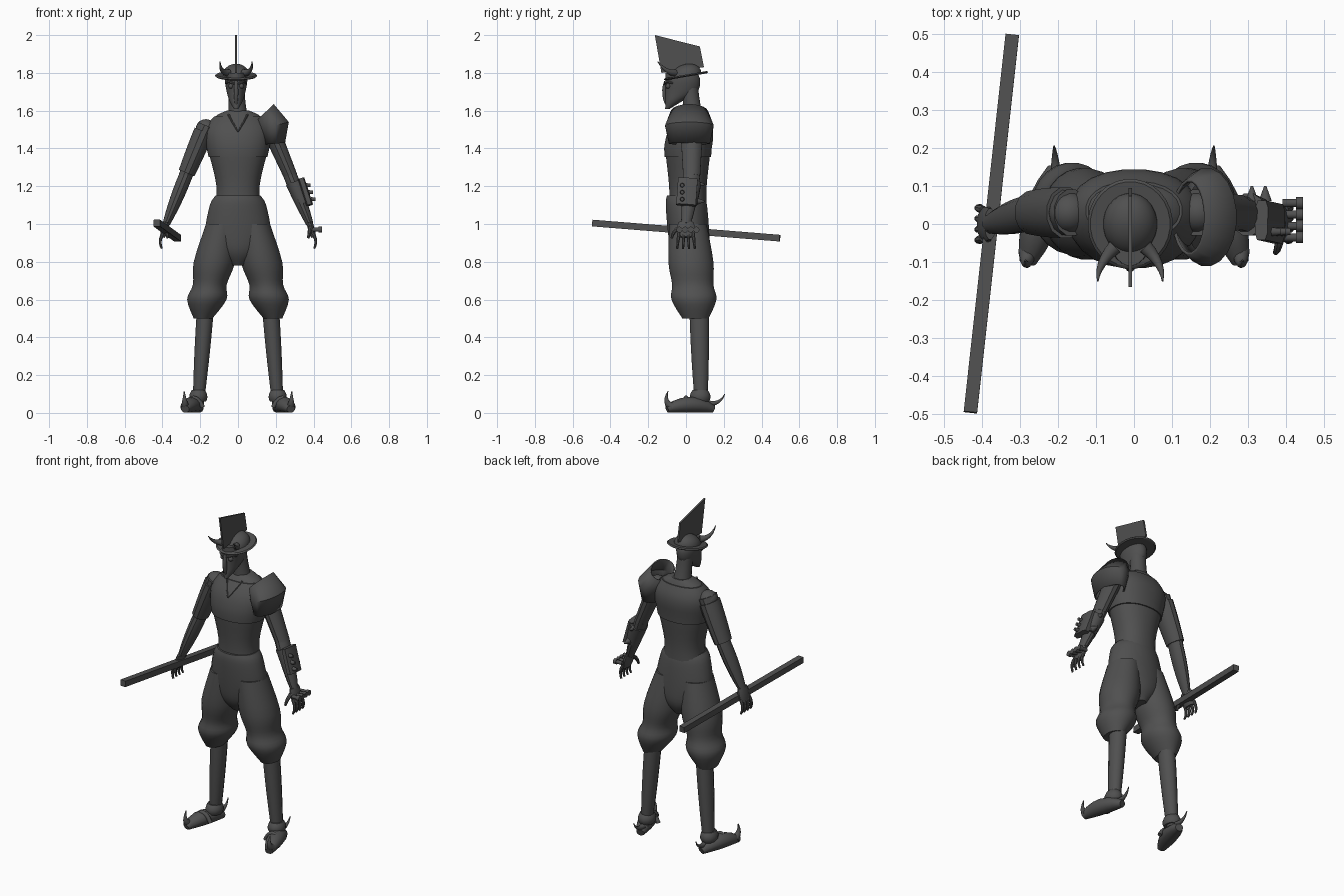
import bpy, bmesh, math
from mathutils import Vector

cube = bpy.data.objects.get("Cube")
if cube:
    bpy.data.objects.remove(cube, do_unlink=True)

grey = bpy.data.materials.new("dark grey")
grey.use_nodes = True
colour = (.08, .08, .08, 1)
grey.diffuse_color = colour
grey.node_tree.nodes["Principled BSDF"].inputs["Base Color"].default_value = colour
parts = []
X, Y, Z = Vector((1, 0, 0)), Vector((0, 1, 0)), Vector((0, 0, 1))


def finish(name, bm):
    bmesh.ops.recalc_face_normals(bm, faces=bm.faces)
    mesh = bpy.data.meshes.new(name)
    bm.to_mesh(mesh)
    bm.free()
    mesh.materials.append(grey)
    part = bpy.data.objects.new(name, mesh)
    bpy.context.collection.objects.link(part)
    parts.append(part)
    return part


def skin(name, rings, sides=16, power=1, caps=True):
    """Bridge oval rings given as (centre, half axis, half axis)."""
    bm = bmesh.new()
    loops = []
    for centre, across, along in rings:
        loop = []
        for i in range(sides):
            angle = 2 * math.pi * (i + .5) / sides
            c, s = math.cos(angle), math.sin(angle)
            c = math.copysign(abs(c) ** power, c)
            s = math.copysign(abs(s) ** power, s)
            loop.append(bm.verts.new(centre + across * c + along * s))
        loops.append(loop)
    for low, high in zip(loops, loops[1:]):
        for i in range(sides):
            j = (i + 1) % sides
            bm.faces.new((low[i], low[j], high[j], high[i]))
    if caps:
        bm.faces.new(loops[0])
        bm.faces.new(loops[-1])
    return finish(name, bm)


def smooth(profile, steps=4):
    """Run a spline through a few (height, half width, half depth) points."""
    knots = [Vector(p) for p in (profile[0], *profile, profile[-1])]
    result = []
    for a, b, c, d in zip(knots, knots[1:], knots[2:], knots[3:]):
        for i in range(steps):
            t = i / steps
            result.append(b + ((c - a) * t + (2 * a - 5 * b + 4 * c - d) * t ** 2
                               + (3 * b - a - 3 * c + d) * t ** 3) / 2)
    return result + [knots[-1]]


def stack(name, sections, centre, **options):
    """Level oval rings; centre(height, depth) gives the x and y of each."""
    rings = [(Vector((*centre(z, depth), z)), X * width, Y * depth)
             for z, width, depth in sections]
    return skin(name, rings, sides=24, **options)


def limb(name, start, end, thick, thin, side=1, swell=0, bend=(0, 0, 0), wide=1,
         ref=Y, steps=6, sides=12, **options):
    """Tapered tube that can bulge and arch halfway along."""
    a, b, arch = (Vector((p[0] * side, *p[1:])) for p in (start, end, bend))
    rings = []
    for i in range(steps + 1):
        t = i / steps
        hump = 4 * t * (1 - t)
        radius = thick + (thin - thick) * t + swell * hump
        tangent = (b - a + arch * 4 * (1 - 2 * t)).normalized()
        normal = tangent.cross(ref).normalized()
        rings.append((a.lerp(b, t) + arch * hump, normal * radius,
                      normal.cross(tangent) * radius * wide))
    return skin(name, rings, sides=sides, **options)


def ball(name, centre, radius):
    bm = bmesh.new()
    bmesh.ops.create_uvsphere(bm, u_segments=16, v_segments=10, radius=radius)
    bmesh.ops.translate(bm, verts=bm.verts, vec=centre)
    finish(name, bm)


# Body, and a cropped vest offset from the same profile
def spine(z, depth):
    return 0, .01 + .15 * max(0, z - 1.4)


body = smooth([(1.06, .13, .1), (1.2, .115, .1), (1.4, .16, .12),
               (1.5, .165, .11), (1.57, .12, .07), (1.6, .06, .05)])
stack("torso", body, spine, power=.9)
layer = Vector((0, .007, .007))
stack("vest", [ring + layer for ring in body if 1.35 < ring.x < 1.58], spine, power=.9)
limb("neck", (0, .04, 1.55), (-.01, .02, 1.72), .056, .046, swell=-.004)

# Baggy trousers
hips = smooth([(1.15, .12, .1), (1.1, .15, .11), (.95, .175, .11), (.85, .13, .1), (.78, .04, .06)])
stack("trouser_hips", hips, lambda z, depth: (0, .01 + .08 * (1 - z)))
baggy = smooth([(1, .085, .1), (.8, .11, .12), (.68, .09, .11), (.6, .105, .12), (.5, .05, .07)])

for side, label in ((1, "left_"), (-1, "right_")):
    stack(label + "trouser_leg", baggy,
          lambda z, depth: (side * (.085 + .2 * (1 - z)), .01 + .08 * (1 - z)))

    # Lower legs and curled shoes
    limb(label + "calf", (.175, .07, .52), (.21, .08, .05), .046, .03, side, .003, wide=1.15)
    limb(label + "ankle_cuff", (.21, .075, .06), (.21, .075, .12), .042, .036, side, .01, wide=1.15)
    limb(label + "shoe", (.205, .145, .02), (.28, -.1, .02), .02, .02, side, .023,
         (0, 0, .023), wide=1.15, ref=X)
    limb(label + "toe_curl", (.28, -.07, .03), (.285, -.095, .115), .025, .002, side,
         bend=(0, -.02, -.01), ref=X)
    limb(label + "shoe_strap", (.185, 0, .03), (.285, 0, .03), .012, .012, side, bend=(0, 0, .05))
    limb(label + "heel_spur", (.205, .12, .05), (.21, .205, .1), .016, .002, side,
         bend=(0, .01, -.015), ref=X)

    # Arms and hands
    ball(label + "shoulder", Vector((.17 * side, .03, 1.5)), .055)
    limb(label + "upper_arm", (.165, .03, 1.52), (.28, .03, 1.25), .05, .037, side, wide=1.25)
    limb(label + "forearm", (.275, .03, 1.26), (.38, 0, 1), .037, .02, side, .006, wide=1.25)
    limb(label + "palm", (.378, 0, 1.01), (.4, 0, .93), .016, .014, side, .003, wide=2.6)
    for i in range(4):
        y = (i - 1.5) * .025
        limb(label + "finger", (.396, y, .95), (.403, y * 1.25, .87), .011, .006, side,
             bend=(.012, 0, 0), sides=8)
    limb(label + "thumb", (.385, -.025, .985), (.372, -.075, .925), .014, .007, side,
         bend=(0, -.01, .005), ref=X, sides=8)
    limb(label + "collar_edge", (0, -.1, 1.49), (.05, -.03, 1.58), .004, .006, side,
         bend=(.005, 0, .005), ref=X, sides=6)

# Short sleeve on the right arm
limb("right_sleeve", (.18, .03, 1.49), (.272, .03, 1.27), .055, .046, -1, .002, wide=1.25)

# Shoulder guard, open towards the neck
guard = []
for inner, outer, depth in (((.13, 1.42), (.25, 1.43), .11),
                            ((.11, 1.5), (.27, 1.54), .13),
                            ((.1, 1.55), (.19, 1.635), .1)):
    a, b = (Vector((x, .018, z)) for x, z in (inner, outer))
    guard.append(((a + b) / 2, (b - a) / 2, Y * depth))
pauldron = skin("left_shoulder_guard", guard, sides=20, caps=False)
pauldron.modifiers.new("thickness", "SOLIDIFY").thickness = .008

# Armoured forearm with studs and spikes
limb("left_bracer", (.3, .025, 1.22), (.345, .015, 1.105), .05, .04, wide=1.15)
limb("bracer_plate", (.335, .01, 1.24), (.38, 0, 1.1), .018, .018, wide=3, sides=8, power=.5)
for i in range(3):
    stud = Vector((.36 + i * .013, -.02, 1.205 - i * .037))
    limb("bracer_stud", stud, stud + X * .025, .012, .009)
for i in range(2):
    spike = Vector((.31 + i * .035, .06, 1.21 - i * .09))
    limb("bracer_spike", spike, spike + Y * .04, .018, .003, ref=X)
for i in range(4):
    knuckle = Vector((.39, i * .03 - .035, .97))
    tip = knuckle + X * .054
    limb("knuckle_rod", knuckle, tip, .011, .011)
    limb("knuckle_cap", tip - X * .018, tip, .016, .016)

# Square staff held in the right hand
limb("staff", (-.43, -.495, 1.005), (-.32, .497, .925), .025, .025, ref=X, steps=1, sides=4)

# Masked head
first = len(parts)
skull = smooth([(1.61, .012, .012), (1.65, .035, .045), (1.7, .05, .085),
                (1.76, .06, .093), (1.8, .055, .085)])
stack("head", skull, lambda z, depth: (0, depth - .11))
limb("mask_nose", (0, -.108, 1.755), (0, -.1, 1.62), .008, .004, swell=.006,
     bend=(0, -.01, 0), ref=X)

# Tilted hat
tilt = Vector((0, 1, .17))
band = Z * 1.785
skin("hat_brim", [(band + Z * rise, X * radius, tilt * radius * 1.06)
                  for rise, radius in ((-.006, .105), (0, .112), (.006, .105))], sides=28)
crown = []
for i in range(7):
    angle = math.pi * i / 12.5
    radius = math.cos(angle)
    crown.append((band + Z * .062 * math.sin(angle), X * .072 * radius, tilt * .082 * radius))
skin("hat_crown", crown, sides=24)

# Eyes, brows and horns
for side in (1, -1):
    ball("eye", Vector((.027 * side, -.094, 1.73)), .014)
    limb("mask_brow", (.008, -.112, 1.74), (.052, -.07, 1.745), .004, .004, side, .003,
         (.005, -.01, .01), ref=Z, sides=6)
    limb("hat_horn", (.04, -.06, 1.8), (.085, -.15, 1.86), .02, .002, side,
         bend=(.012, 0, -.015), ref=Z)

# Thin crest along the hat
bm = bmesh.new()
outline = ((-.165, 2), (.073, 1.94), (.095, 1.83), (-.13, 1.8))
face = bm.faces.new([bm.verts.new((-.005, y, z)) for y, z in outline])
grown = bmesh.ops.extrude_face_region(bm, geom=[face])["geom"]
bmesh.ops.translate(bm, verts=[g for g in grown if isinstance(g, bmesh.types.BMVert)], vec=X * .01)
finish("hat_crest", bm)
for part in parts[first:]:
    part.location.x = -.01

# Smooth shading with crisp edges
bpy.ops.object.select_all(action="DESELECT")
for part in parts:
    part.select_set(True)
bpy.context.view_layer.objects.active = parts[0]
bpy.ops.object.shade_smooth_by_angle(angle=math.radians(35))
